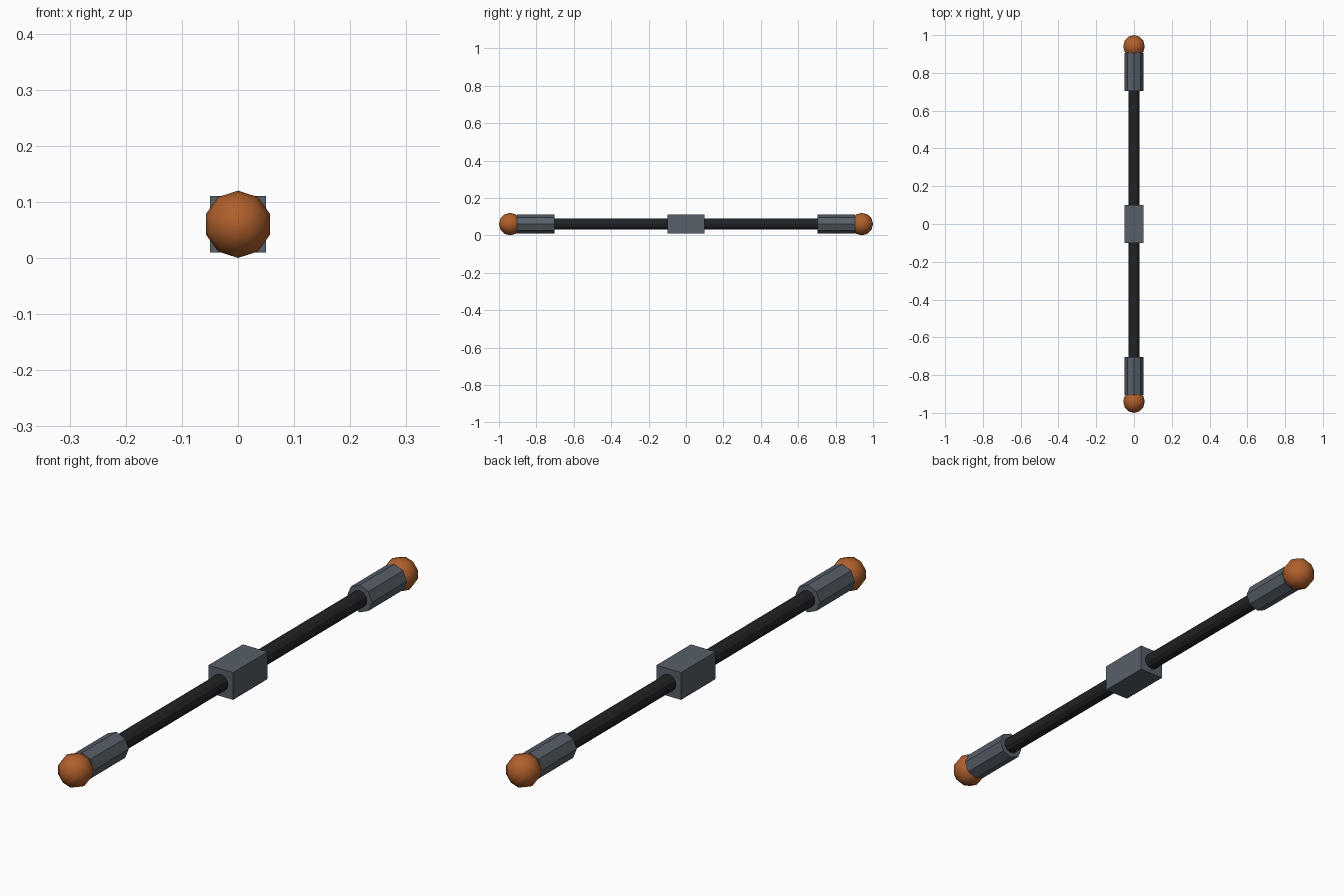
import bpy, bmesh
from math import sin, cos, pi

if "Cube" in bpy.data.objects:
    bpy.data.objects.remove(bpy.data.objects["Cube"])

Z = 0.06  # height of the long axis


def material(name, rgb):
    m = bpy.data.materials.new(name)
    m.diffuse_color = (*rgb, 1)
    m.use_nodes = True
    m.node_tree.nodes["Principled BSDF"].inputs["Base Color"].default_value = m.diffuse_color
    return m


STEEL = material("steel", (0.095, 0.115, 0.14))
BLACK = material("black", (0.014, 0.016, 0.019))
COPPER = material("copper", (0.43, 0.115, 0.025))


def finish(name, bm, mat, smooth=False):
    bmesh.ops.remove_doubles(bm, verts=bm.verts, dist=1e-5)
    bmesh.ops.recalc_face_normals(bm, faces=bm.faces)
    for f in bm.faces:
        f.smooth = smooth
    me = bpy.data.meshes.new(name)
    bm.to_mesh(me)
    bm.free()
    me.materials.append(mat)
    ob = bpy.data.objects.new(name, me)
    bpy.context.collection.objects.link(ob)
    return ob


def turned(name, profile, sides, y, mat, smooth=False):
    """Spin a (radius, y) profile round the y axis, one corner pointing up."""
    bm = bmesh.new()
    vs = [bm.verts.new((0, t, r)) for r, t in profile]
    es = [bm.edges.new(p) for p in zip(vs, vs[1:])]
    bmesh.ops.spin(bm, geom=vs + es, axis=(0, 1, 0), cent=(0, 0, 0),
                   angle=2 * pi, steps=sides, use_merge=True)
    finish(name, bm, mat, smooth).location = (0, y, Z)


def rod(name, radius, length, sides, y, mat):
    h = length / 2
    turned(name, [(0, -h), (radius, -h), (radius, h), (0, h)], sides, y, mat)


# Long shaft
rod("shaft", 0.03, 1.8, 12, 0, BLACK)

# Centre block
bm = bmesh.new()
bmesh.ops.create_cube(bm, size=1)
bmesh.ops.scale(bm, vec=(0.1, 0.2, 0.1), verts=bm.verts)
finish("centre_block", bm, STEEL).location = (0, 0, Z)

# Octagonal collars and round end caps, one pair per end
R, RINGS = 0.06, 6
ball = [(R * sin(pi * i / RINGS), -R * cos(pi * i / RINGS)) for i in range(RINGS + 1)]
for side, tag in ((-1, "front"), (1, "back")):
    rod(tag + "_collar", 0.05, 0.201, 8, side * 0.804, STEEL)
    turned(tag + "_end_ball", ball, 10, side * 0.94, COPPER, smooth=True)
